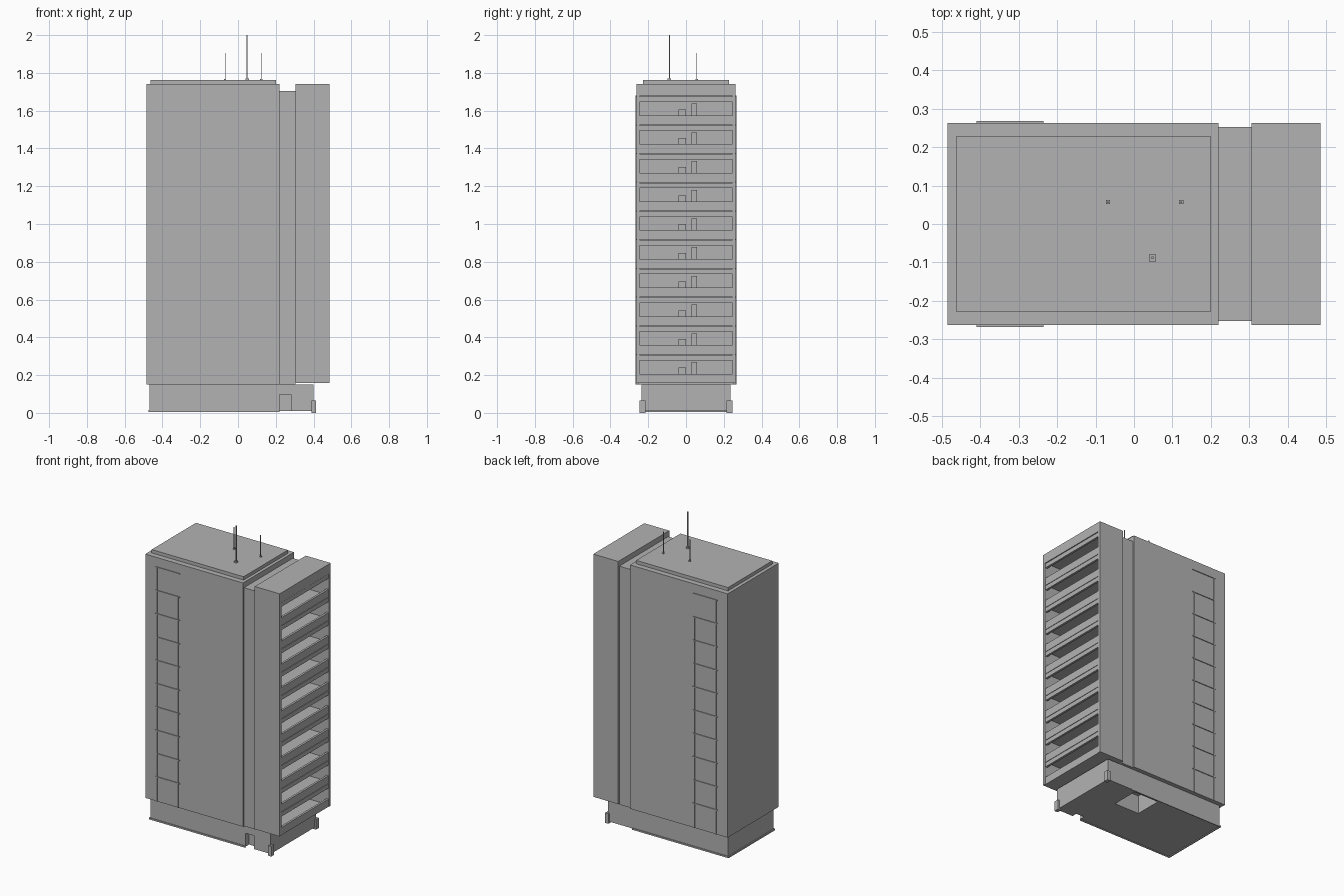
import bpy
import bmesh
from mathutils import Vector

cube = bpy.data.objects.get("Cube")
if cube:
    bpy.data.objects.remove(cube, do_unlink=True)

grey = 0.45
concrete = bpy.data.materials.new("concrete grey")
concrete.use_nodes = True
concrete.diffuse_color = (grey, grey, grey, 1)
shader = concrete.node_tree.nodes["Principled BSDF"]
shader.inputs["Base Color"].default_value = concrete.diffuse_color


def box(name, x, y, z, mirrored=False, copies=1):
    """Box from (low, high) ranges, optionally mirrored across y and stacked by storey."""
    bm = bmesh.new()
    bmesh.ops.create_cube(bm, size=1)
    for vert in bm.verts:
        vert.co = Vector(ends[0] if co < 0 else ends[1] for co, ends in zip(vert.co, (x, y, z)))
    mesh = bpy.data.meshes.new(name)
    bm.to_mesh(mesh)
    bm.free()
    mesh.materials.append(concrete)
    obj = bpy.data.objects.new(name, mesh)
    bpy.context.collection.objects.link(obj)
    if mirrored:
        mirror = obj.modifiers.new("other side", "MIRROR")
        mirror.use_axis = (False, True, False)
    if copies > 1:
        stack = obj.modifiers.new("storeys", "ARRAY")
        stack.count = copies
        stack.use_relative_offset = False
        stack.use_constant_offset = True
        stack.constant_offset_displace = (0, 0, storey)
    return obj


def around(centre, half):
    return (centre - half, centre + half)


def both(half):
    return (-half, half)


def cut(target, cutter):
    """Hollow the target with a hidden cutter."""
    cutter.hide_render = True
    cutter.hide_viewport = True
    cutter.display_type = "WIRE"
    boolean = target.modifiers.new("opening", "BOOLEAN")
    boolean.operation = "DIFFERENCE"
    boolean.solver = "EXACT"
    boolean.object = cutter


# Shared dimensions
floors = 10
storey = 0.152
ground_top = 0.15
first_floor = 0.157
roof = 1.74
slab_top = 1.762
end = 0.485
half_width = 0.263
inner_width = 0.245
tower_end = 0.22
wing_start = 0.305
wing_back = 0.32
bar = 0.003

# Main tower, roof slab and recessed joint
box("main_tower", (-end, tower_end), both(half_width), (ground_top, roof))
box("roof_slab", (-0.463, 0.2), both(0.228), (roof, slab_top))
box("recessed_joint", (tower_end, wing_start), both(0.252), (ground_top, 1.705))

# Balcony wing shell
depth = (wing_back, end)
box("balcony_back_wall", (wing_start, wing_back), both(half_width), (first_floor, roof))
box("balcony_roof", depth, both(inner_width), (first_floor + floors * storey, roof))
box("balcony_side_wall", depth, (inner_width, half_width), (first_floor, roof), mirrored=True)

# Balconies, stacked by storey
floor_top = first_floor + 0.012
parapet = around(end - 0.01, 0.007)
span = both(inner_width)
box("balcony_floor", (wing_back, parapet[0]), span, (first_floor, floor_top), copies=floors)
box("balcony_parapet", parapet, span, (first_floor, first_floor + 0.05), copies=floors)
lintel_top = first_floor + storey - bar
box("balcony_lintel", parapet, span, (lintel_top - 0.028, lintel_top), copies=floors)
box("balcony_door", (wing_back, wing_back + 0.008), around(0.044, 0.014),
    (floor_top, floor_top + 0.1), copies=floors)
box("balcony_cabinet", (wing_back, wing_back + 0.015), around(-0.02, 0.02),
    (floor_top, floor_top + 0.07), copies=floors)

# Rail lattices on the two long walls
proud = (half_width, half_width + 0.005)
lattice_top = first_floor + floors * storey
box("outer_rail", around(-0.4, bar), proud, (ground_top, lattice_top), mirrored=True)
box("inner_rail", around(-0.247, bar), proud, (ground_top, lattice_top - storey), mirrored=True)
box("wall_crossbar", (-0.41, -0.235), proud, around(first_floor + storey, bar),
    mirrored=True, copies=floors)

# Ground storey with doorway and stairwell opening
base_width = 0.235
base_end = 0.4
base = box("ground_storey", (-0.468, base_end), both(base_width), (0.01, ground_top))
cut(base, box("doorway_cutter", around(0.25, 0.03), (-1, -0.2), (0, 0.097)))
cut(base, box("stairwell_cutter", (0, 0.18), (0.04, 0.22), (-1, 0.13)))

# Plinth edges and corner posts
plinth = (0.004, 0.014)
box("plinth_side", (-0.475, tower_end), (base_width, base_width + 0.005), plinth, mirrored=True)
box("plinth_end", (-0.475, -0.468), both(base_width), plinth)
box("corner_post", around(base_end, 0.012), around(0.23, 0.015), (0, 0.065), mirrored=True)


def mast(x, y, top, radius):
    foot = radius * 3
    box("mast_footing", around(x, foot), around(y, foot), (slab_top, slab_top + foot))
    box("roof_mast", around(x, radius), around(y, radius), (slab_top, top))


# Roof masts
mast(0.048, -0.088, 2, bar)
for x in (-0.068, 0.123):
    mast(x, 0.057, 1.905, bar * 0.6)
